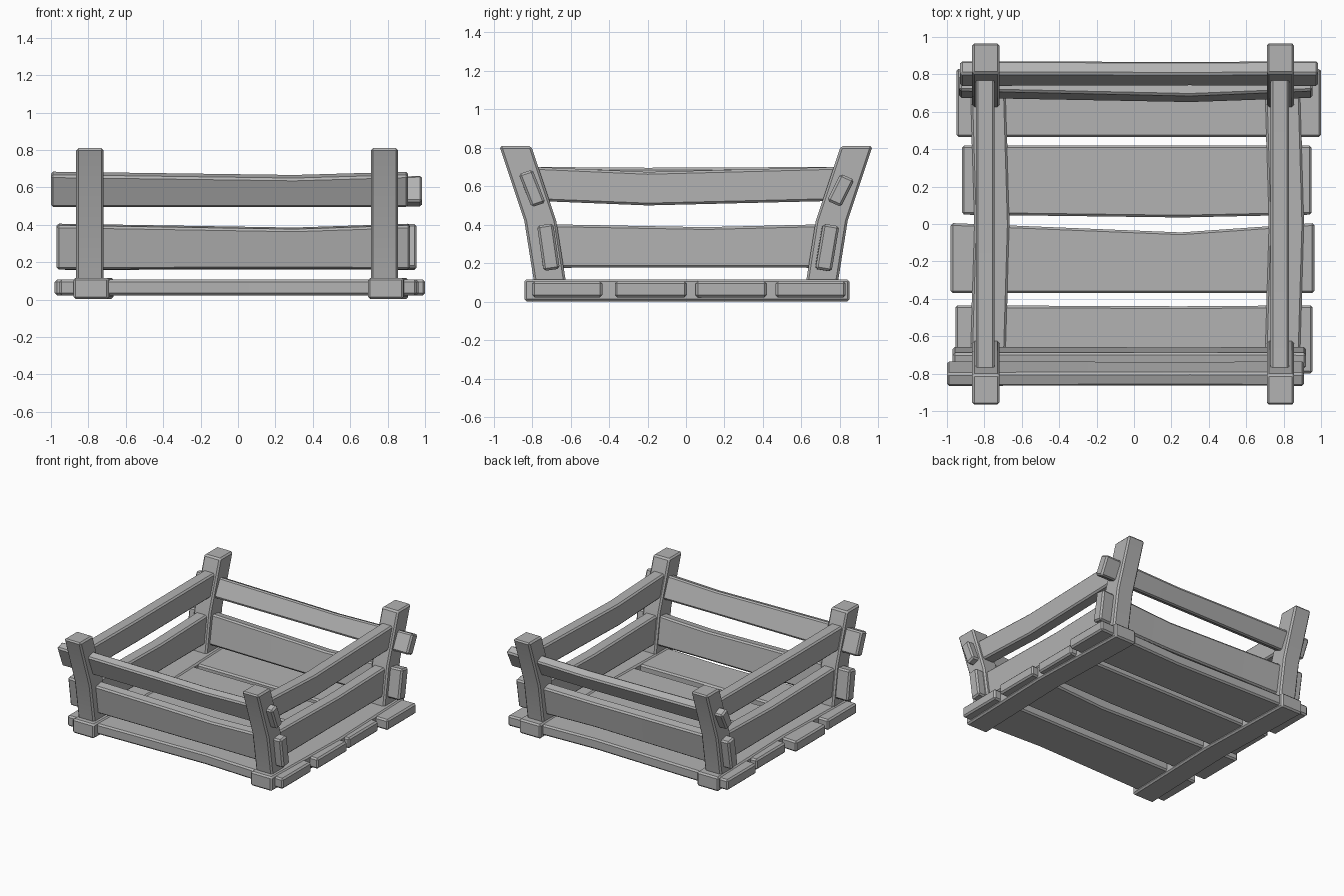
import bpy
import bmesh
import math
from mathutils import Vector

cube = bpy.data.objects.get("Cube")
if cube:
    bpy.data.objects.remove(cube, do_unlink=True)

# Single grey for the whole crate
grey = bpy.data.materials.new("plain_grey")
grey.use_nodes = True
COLOUR = (0.45, 0.45, 0.45, 1)
grey.diffuse_color = COLOUR
grey.node_tree.nodes["Principled BSDF"].inputs["Base Color"].default_value = COLOUR


def beam(name, stations, u, t, bevel=0.012):
    """Four-sided timber swept through (centre, width scale) stations,
    with half-width vector u and half-thickness vector t."""
    u, t = Vector(u), Vector(t)
    bm = bmesh.new()
    rings = []
    for centre, scale in stations:
        c = Vector(centre)
        rings.append([bm.verts.new(c + u * scale * a + t * b)
                      for a, b in ((-1, -1), (1, -1), (1, 1), (-1, 1))])
    for r0, r1 in zip(rings, rings[1:]):
        for i in range(4):
            j = (i + 1) % 4
            bm.faces.new((r0[i], r0[j], r1[j], r1[i]))
    bm.faces.new(rings[0])
    bm.faces.new(rings[-1])
    bmesh.ops.recalc_face_normals(bm, faces=bm.faces)
    edges = [e for e in bm.edges if e.calc_face_angle(0) > math.radians(40)]
    bmesh.ops.bevel(bm, geom=edges, offset=bevel, segments=1,
                    profile=0.5, affect='EDGES')
    for f in bm.faces:
        f.smooth = True
    mesh = bpy.data.meshes.new(name)
    bm.to_mesh(mesh)
    bm.free()
    mesh.set_sharp_from_angle(angle=math.radians(30))
    mesh.materials.append(grey)
    obj = bpy.data.objects.new(name, mesh)
    bpy.context.collection.objects.link(obj)
    return obj


# Floor planks: x range, y range at the ends, y range at the bend
floor = [
    ("back", -0.95, 1.0, 0.465, 0.83, 0.465, 0.80),
    ("mid_back", -0.92, 0.95, 0.05, 0.42, 0.035, 0.42),
    ("mid_front", -0.98, 0.965, -0.37, 0.005, -0.37, -0.045),
    ("front", -0.955, 0.955, -0.80, -0.435, -0.77, -0.44),
]
for label, x0, x1, lo, hi, mlo, mhi in floor:
    mid, half = (lo + hi) / 2, (hi - lo) / 2
    beam("floor_plank_" + label,
         [((x0, mid, 0.065), 1),
          ((0.25, (mlo + mhi) / 2, 0.065), (mhi - mlo) / 2 / half),
          ((x1, mid, 0.065), 1)],
         (0, half, 0), (0, 0, 0.042))

# Front and back wall boards, leaning outward with the posts
# name, x range, centre y, centre z, bend in y, half-width and half-thickness (y, z)
walls = [
    ("front_upper", -1.0, 0.91, -0.80, 0.59, 0.0, (-0.034, 0.086), (0.036, 0.012)),
    ("front_lower", -0.97, 0.92, -0.715, 0.284, 0.0, (-0.017, 0.118), (0.042, 0.006)),
    ("back_upper", -0.93, 0.985, 0.804, 0.58, 0.0, (0.035, 0.07), (0.036, -0.016)),
    ("back_lower", -0.935, 0.955, 0.735, 0.282, -0.025, (0.02, 0.118), (0.042, -0.007)),
]
for label, x0, x1, y, z, bend, u, t in walls:
    beam(label + "_board",
         [((x0, y, z), 1), ((0.3, y + bend, z - 0.009), 0.9), ((x1, y, z), 1)],
         (0, *u), (0, *t))

for side, x, rise in (("right", -0.795, 0.008), ("left", 0.78, -0.012)):
    # Bowed runner beneath the floor
    beam(side + "_runner",
         [((x + 0.01, -0.84, 0.06), 1),
          ((x + 0.035, 0, 0.06), 1),
          ((x + 0.01, 0.85, 0.06), 1)],
         (0.095, 0, 0), (0, 0, 0.057))
    # Side boards set between the posts
    beam(side + "_upper_board",
         [((x, -0.79, 0.613), 1),
          ((x, -0.2, 0.6 + rise), 1 + rise),
          ((x, 0.79, 0.613), 1)],
         (0, 0, 0.088), (0.05, 0, 0))
    beam(side + "_lower_board",
         [((x, -0.72, 0.29), 1),
          ((x, 0.1, 0.283), 0.93),
          ((x, 0.72, 0.29), 1)],
         (0, 0, 0.113), (0.05, 0, 0))
    # Corner posts with an outward kink
    for end, s in (("front", -1), ("back", 1)):
        beam(f"{end}_{side}_post",
             [((x + 0.003, s * 0.70, 0.06), 1),
              ((x + 0.003, s * 0.757, 0.42), 1),
              ((x + 0.003, s * 0.887, 0.81), 1)],
             (0.073, 0, 0), (0, 0.083, 0))
